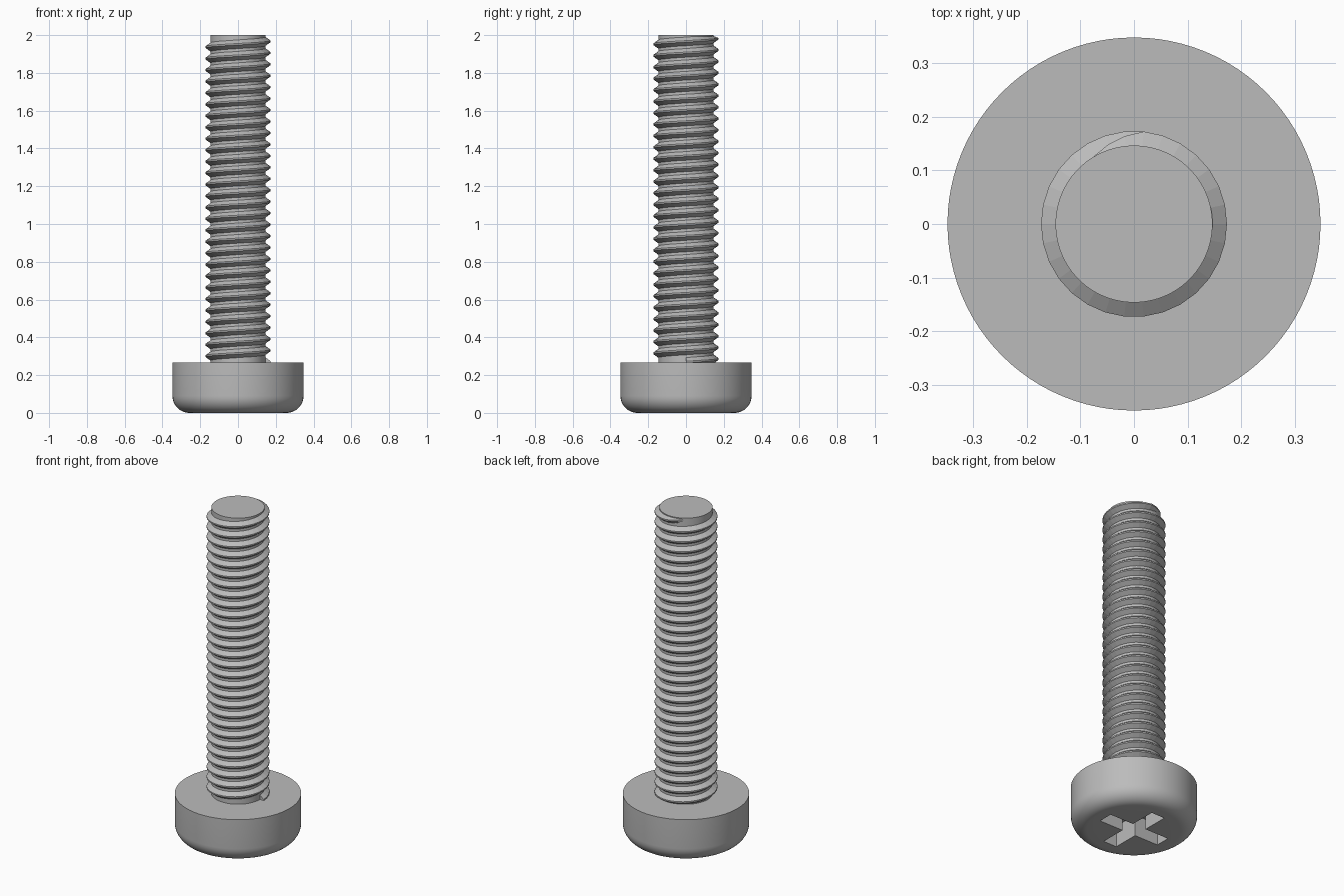
import bpy, bmesh
from math import cos, sin, pi, radians

if "Cube" in bpy.data.objects:
    bpy.data.objects.remove(bpy.data.objects["Cube"])

HEAD_R, HEAD_H, FILLET = 0.347, 0.267, 0.09
SHANK_R, CREST_R, TOP = 0.146, 0.173, 2.0
PITCH, STEPS, TURNS = 0.0606, 30, 28.25

# Plain grey steel
steel = bpy.data.materials.new("grey_steel")
steel.use_nodes = True
grey = (0.5, 0.5, 0.5, 1)
steel.diffuse_color = grey
bsdf = next(n for n in steel.node_tree.nodes if n.type == "BSDF_PRINCIPLED")
bsdf.inputs["Base Color"].default_value = grey


def make_object(name, bm):
    bmesh.ops.recalc_face_normals(bm, faces=bm.faces)
    mesh = bpy.data.meshes.new(name)
    bm.to_mesh(mesh)
    bm.free()
    mesh.materials.append(steel)
    obj = bpy.data.objects.new(name, mesh)
    bpy.context.collection.objects.link(obj)
    return obj


def activate(obj):
    bpy.ops.object.select_all(action="DESELECT")
    obj.select_set(True)
    bpy.context.view_layer.objects.active = obj


def skin(bm, rings):
    """Join successive closed rings with quads and cap both ends."""
    for a, b in zip(rings, rings[1:]):
        for i in range(len(a)):
            j = (i + 1) % len(a)
            bm.faces.new((a[i], a[j], b[j], b[i]))
    bm.faces.new(rings[0])
    bm.faces.new(rings[-1])


def turned(name, profile, sides=96):
    bm = bmesh.new()
    rings = [[bm.verts.new((r * cos(2 * pi * i / sides), r * sin(2 * pi * i / sides), z))
              for i in range(sides)] for r, z in profile]
    skin(bm, rings)
    return make_object(name, bm)


# Head: short drum with a rounded underside
corner = [(HEAD_R - FILLET * (1 - sin(a)), FILLET * (1 - cos(a)))
          for a in (pi / 2 * k / 10 for k in range(11))]
head = turned("head", corner + [(HEAD_R, HEAD_H)])

# Cross recess cut into the underside
arm, half, depth = 0.205, 0.045, 0.13
bm = bmesh.new()
outline = []
for k in range(4):
    c, s = cos(k * pi / 2), sin(k * pi / 2)
    for x, y in ((arm, -half), (arm, half), (half, half)):
        outline.append((x * c - y * s, x * s + y * c))
skin(bm, [[bm.verts.new((x, y, z)) for x, y in outline] for z in (-0.05, depth)])
cutter = make_object("recess_cutter", bm)
cutter.hide_render = True
cut = head.modifiers.new("cross_recess", "BOOLEAN")
cut.object, cut.operation, cut.solver = cutter, "DIFFERENCE", "EXACT"
activate(head)
bpy.ops.object.modifier_apply(modifier=cut.name)
bpy.data.objects.remove(cutter)

# Shank
shank = turned("shank", [(SHANK_R, HEAD_H - 0.01), (SHANK_R, TOP)])

for part in (head, shank):
    activate(part)
    bpy.ops.object.shade_smooth_by_angle(angle=radians(30))

# Thread: right-handed ridge swept up the shank, fading out at its upper end
section = [(SHANK_R - 0.008, -0.029), (CREST_R, -0.004),
           (CREST_R, 0.004), (SHANK_R - 0.008, 0.029)]
bm = bmesh.new()
rings = []
count, fade = int(TURNS * STEPS), 4
for n in range(count + fade + 1):
    a = 2 * pi * n / STEPS
    keep = min(1, (count + fade - n) / fade)
    z0 = HEAD_H + 0.003 + PITCH * n / STEPS
    ring = []
    for r, dz in section:
        r = SHANK_R - 0.008 + (r - SHANK_R + 0.008) * keep
        ring.append(bm.verts.new((r * cos(a), r * sin(a), min(z0 + dz, TOP - 0.002))))
    rings.append(ring)
skin(bm, rings)
make_object("thread", bm)
